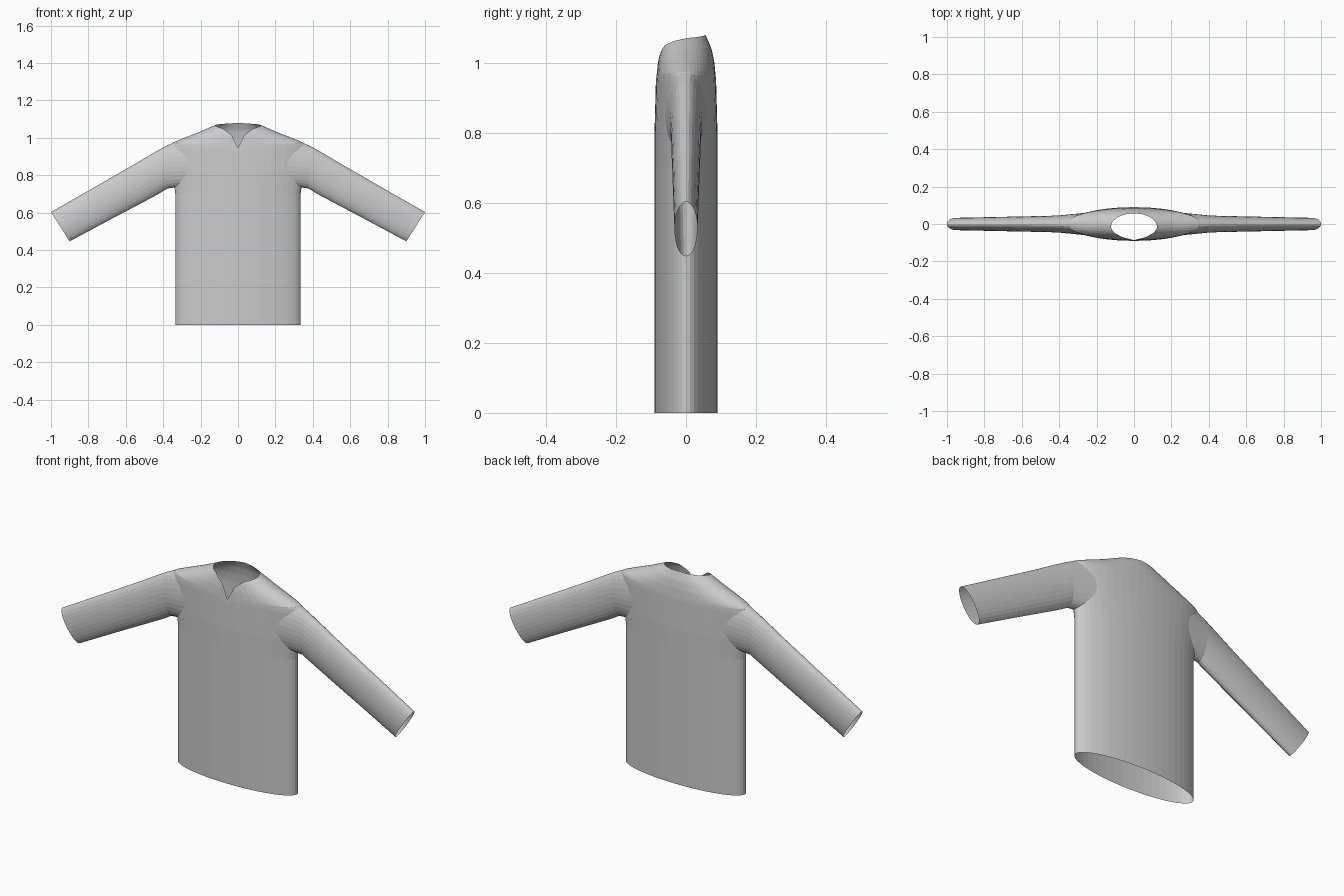
import bpy
import bmesh
from math import sin, cos, sqrt, radians, tau
from mathutils import Vector

default = bpy.data.objects.get("Cube")
if default:
    bpy.data.objects.remove(default, do_unlink=True)

# One plain cloth colour
cloth = bpy.data.materials.new("light_grey_cloth")
cloth.use_nodes = True
cloth.diffuse_color = (0.6, 0.6, 0.6, 1)
cloth.node_tree.nodes["Principled BSDF"].inputs["Base Color"].default_value = (0.6, 0.6, 0.6, 1)

# Profiles as (position, value) pairs
WIDTH = [(0, .335), (.7, .335), (.76, .343), (.85, .355), (.94, .365),
         (.97, .36), (.995, .3), (1.03, .21), (1.075, .108), (1.09, .1)]
DEPTH = [(0, .09), (.8, .09), (.95, .086), (1, .081), (1.04, .073), (1.08, .056)]
RIM = [(0, .945), (6, 1.01), (17, 1.035), (29, 1.05), (56, 1.062), (90, 1.07), (180, 1.08)]


def lerp(table, t):
    for (p, u), (q, v) in zip(table, table[1:]):
        if t <= q:
            return u + (v - u) * (t - p) / (q - p)
    return table[-1][1]


def loft(bm, rings):
    """Skin closed rings of points with quads, leaving both ends open."""
    rows = [[bm.verts.new(p) for p in ring] for ring in rings]
    n = len(rows[0])
    for low, high in zip(rows, rows[1:]):
        for i in range(n):
            j = (i + 1) % n
            bm.faces.new((low[i], low[j], high[j], high[i]))


def finish(name, bm):
    mesh = bpy.data.meshes.new(name)
    bm.to_mesh(mesh)
    bm.free()
    mesh.materials.append(cloth)
    obj = bpy.data.objects.new(name, mesh)
    bpy.context.collection.objects.link(obj)
    return obj


# Armhole ellipse, seen from the side
ARM_Z, ARM_RZ, ARM_RY = .854, .119, .06

# Torso: open at the hem, closing over the shoulders to a V-shaped neck rim
COLUMNS, CHEST = 48, .9


def torso_point(deg, z):
    a = radians(deg)
    return Vector((lerp(WIDTH, z) * sin(a), -lerp(DEPTH, z) * cos(a), z))


angles = [360 * i / COLUMNS for i in range(COLUMNS)]
rings = [[torso_point(d, z) for d in angles]
         for z in [0, .35, .7] + [.72 + .02 * k for k in range(9)]]
STEPS = 16
for k in range(STEPS + 1):
    rings.append([torso_point(d, CHEST + (lerp(RIM, min(d, 360 - d)) - CHEST) * k / STEPS)
                  for d in angles])
bm = bmesh.new()
loft(bm, rings)

# Open the armholes
holes = []
for f in bm.faces:
    c = f.calc_center_median()
    if abs(c.x) > .25 and (c.y / ARM_RY) ** 2 + ((c.z - ARM_Z) / ARM_RZ) ** 2 < .72:
        holes.append(f)
bmesh.ops.delete(bm, geom=holes, context='FACES')
finish("torso", bm)

# Sleeves: root seam lies on the torso, then rings given as top, bottom, half depth
SLEEVE = [((.40, .949), (.375, .73), .047), ((.46, .915), (.425, .7), .044),
          ((.55, .861), (.5, .66), .042), ((.75, .746), (.68, .565), .038),
          ((1, .603), (.9, .447), .033)]
SIDES = 28


def sleeve(name, side):
    turns = [tau * i / SIDES for i in range(SIDES)]
    root = []
    for a in turns:
        y, z = ARM_RY * sin(a), ARM_Z + ARM_RZ * cos(a)
        x = lerp(WIDTH, z) * sqrt(1 - (y / lerp(DEPTH, z)) ** 2) - .003
        root.append((side * x, y, z))
    rings = [root]
    for (tx, tz), (bx, bz), depth in SLEEVE:
        rings.append([(side * ((tx + bx) / 2 + (tx - bx) / 2 * cos(a)), depth * sin(a),
                       (tz + bz) / 2 + (tz - bz) / 2 * cos(a)) for a in turns])
    bm = bmesh.new()
    loft(bm, rings)
    if side > 0:
        bmesh.ops.reverse_faces(bm, faces=bm.faces[:])
    finish(name, bm)


sleeve("left_sleeve", 1)
sleeve("right_sleeve", -1)
